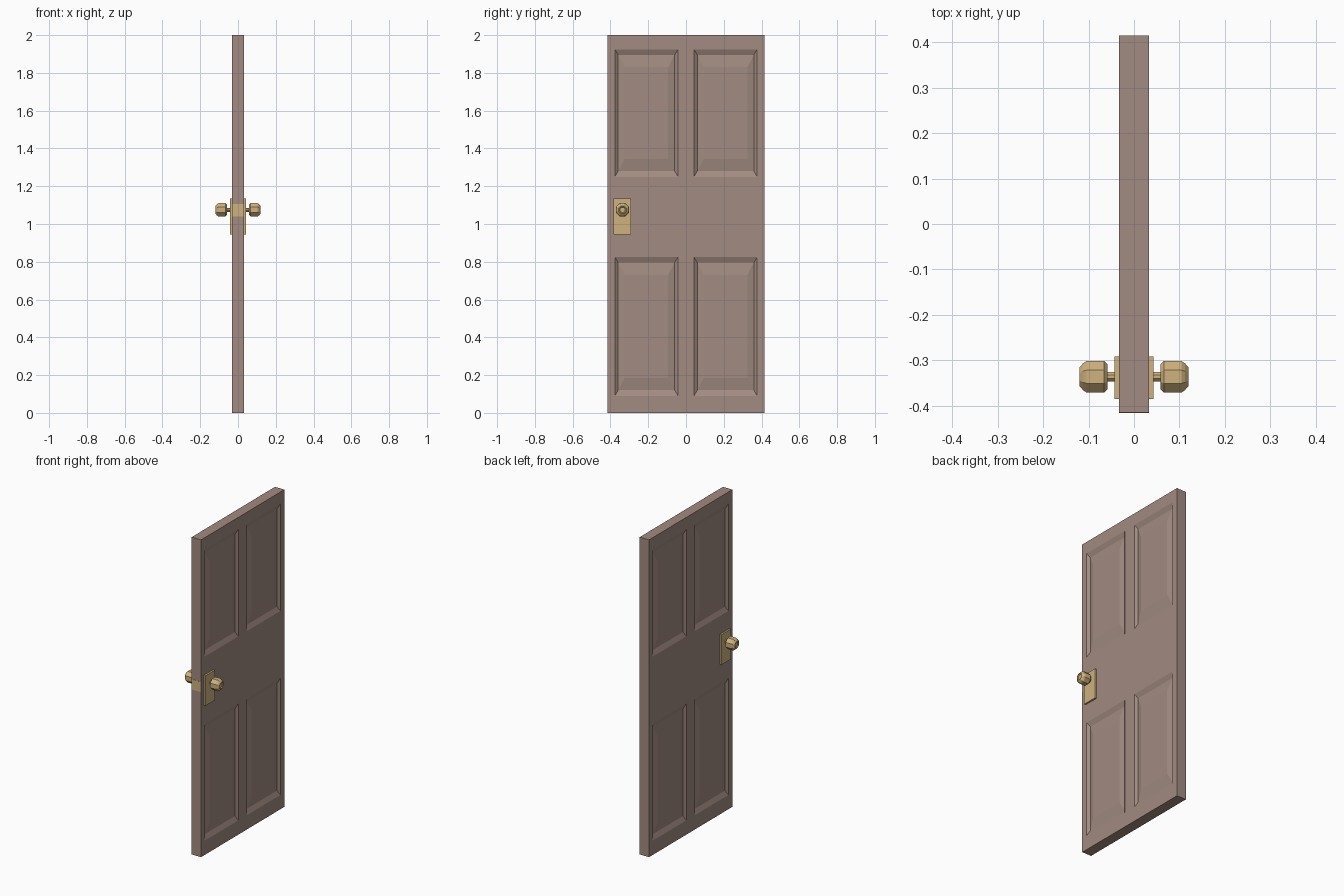
import bpy, bmesh, math
from mathutils import Matrix, Vector

if "Cube" in bpy.data.objects:
    bpy.data.objects.remove(bpy.data.objects["Cube"])


def material(name, color):
    m = bpy.data.materials.new(name)
    m.diffuse_color = (*color, 1)
    m.use_nodes = True
    m.node_tree.nodes["Principled BSDF"].inputs["Base Color"].default_value = m.diffuse_color
    return m


WOOD = material("wood", (0.36, 0.26, 0.22))
BRASS = material("brass", (0.62, 0.44, 0.21))


def finish(name, bm, mat, mirror=False):
    bmesh.ops.remove_doubles(bm, verts=bm.verts, dist=1e-5)
    bmesh.ops.recalc_face_normals(bm, faces=bm.faces)
    me = bpy.data.meshes.new(name)
    bm.to_mesh(me)
    bm.free()
    me.materials.append(mat)
    ob = bpy.data.objects.new(name, me)
    bpy.context.collection.objects.link(ob)
    if mirror:
        ob.modifiers.new("both_sides", 'MIRROR').use_axis = (True, False, False)
    return ob


def box(name, lo, hi, mat, mirror=False):
    bm = bmesh.new()
    lo, hi = Vector(lo), Vector(hi)
    size = hi - lo
    bmesh.ops.create_cube(bm, size=1, matrix=Matrix.Translation((lo + hi) / 2) @ Matrix.Diagonal((*size, 1)))
    return finish(name, bm, mat, mirror)


# Door slab: one half with four raised panels, mirrored across the thickness
X = 0.0325
ys = [-0.415, -0.377, -0.042, 0.042, 0.377, 0.415]
zs = [0, 0.09, 0.825, 1.25, 1.925, 2.0]
# Panel steps: side margin, top/bottom margin, surface x
STEPS = [(0, 0, X), (0.018, 0.03, X - 0.013), (0.052, 0.095, X - 0.004)]

bm = bmesh.new()


def rect(y0, y1, z0, z1, x):
    return [bm.verts.new((x, y, z)) for y, z in ((y0, z0), (y1, z0), (y1, z1), (y0, z1))]


for i in range(5):
    for j in range(5):
        y0, y1, z0, z1 = ys[i], ys[i + 1], zs[j], zs[j + 1]
        if i in (1, 3) and j in (1, 3):
            rings = [rect(y0 + a, y1 - a, z0 + b, z1 - b, x) for a, b, x in STEPS]
            for r, s in zip(rings, rings[1:]):
                for k in range(4):
                    n = (k + 1) % 4
                    bm.faces.new((r[k], r[n], s[n], s[k]))
            bm.faces.new(rings[-1])
        else:
            bm.faces.new(rect(y0, y1, z0, z1, X))
bmesh.ops.remove_doubles(bm, verts=bm.verts, dist=1e-5)
rim = [e for e in bm.edges if e.is_boundary]
ext = bmesh.ops.extrude_edge_only(bm, edges=rim)
for v in ext["geom"]:
    if isinstance(v, bmesh.types.BMVert):
        v.co.x = 0
finish("door_slab", bm, WOOD, mirror=True)

# Brass plates on both faces and the latch plate on the door edge
KY, KZ = -0.336, 1.075
box("knob_plate", (X - 0.003, -0.385, 0.945), (0.043, -0.291, 1.135), BRASS, mirror=True)
box("latch_plate", (-X, -0.416, 1.04), (X, -0.41, 1.105), BRASS)


# Eight-sided turned parts along x
def turned(name, profile, sides=8):
    bm = bmesh.new()
    rings = []
    for x, r in profile:
        angles = [math.tau * (k + 0.5) / sides for k in range(sides)]
        rings.append([bm.verts.new((x, KY + r * math.cos(a), KZ + r * math.sin(a))) for a in angles])
    for r, s in zip(rings, rings[1:]):
        for k in range(sides):
            n = (k + 1) % sides
            bm.faces.new((r[k], r[n], s[n], s[k]))
    bm.faces.new(rings[0])
    bm.faces.new(rings[-1])
    finish(name, bm, BRASS, mirror=True)


turned("knob_shaft", [(0.04, 0.011), (0.06, 0.011)])
turned("knob", [(0.058, 0.029), (0.066, 0.038), (0.104, 0.038), (0.112, 0.032),
                (0.120, 0.022), (0.120, 0.018), (0.116, 0.014)])
